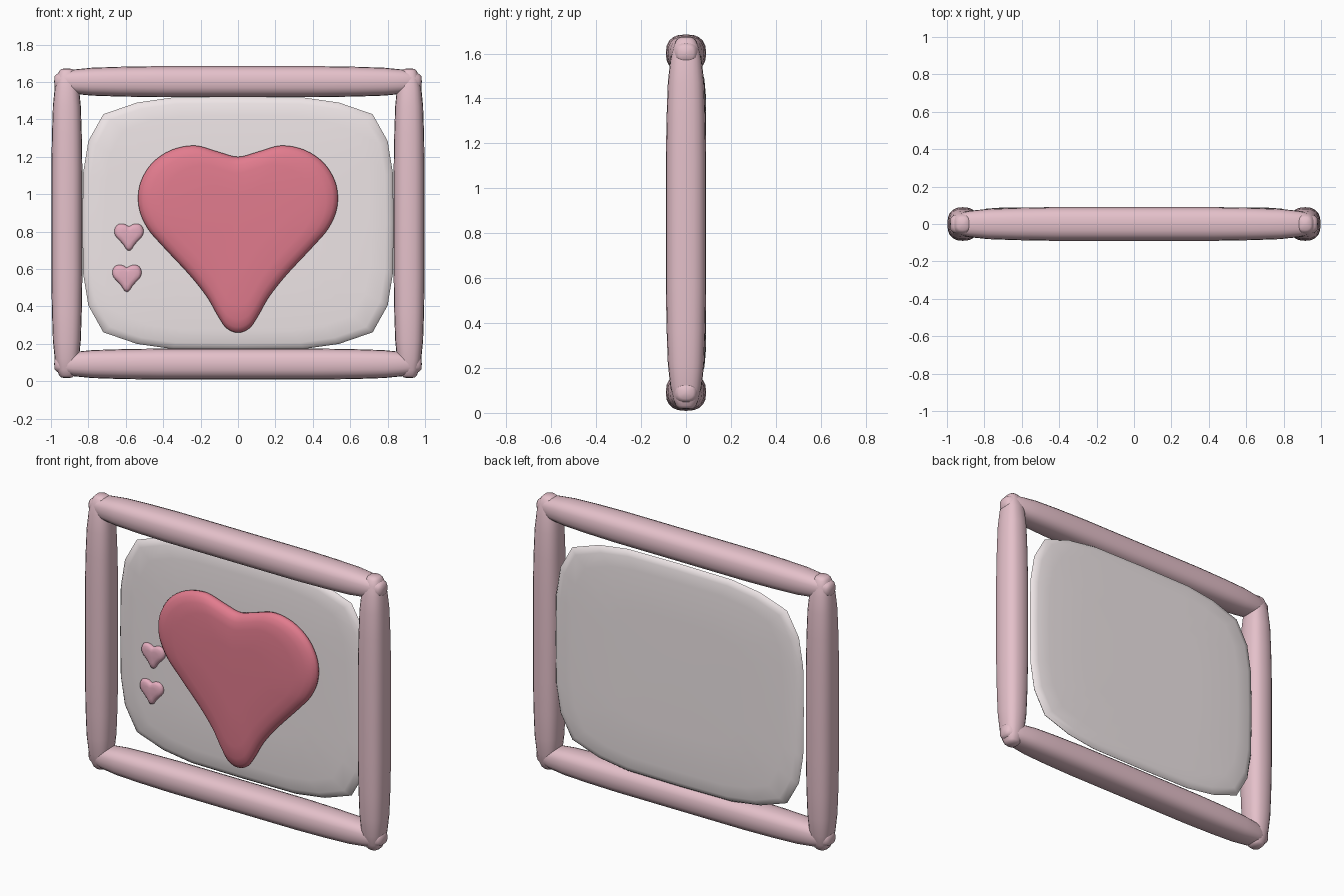
import bpy, math
from mathutils import Vector

if "Cube" in bpy.data.objects:
    bpy.data.objects.remove(bpy.data.objects["Cube"])


def material(name, rgb):
    m = bpy.data.materials.new(name)
    m.diffuse_color = (*rgb, 1)
    m.use_nodes = True
    m.node_tree.nodes["Principled BSDF"].inputs["Base Color"].default_value = m.diffuse_color
    return m


PINK = material("frame_pink", (0.78, 0.53, 0.59))
CREAM = material("panel_cream", (0.86, 0.79, 0.80))
RED = material("heart_red", (0.76, 0.20, 0.27))
ROSE = material("small_heart_rose", (0.78, 0.42, 0.52))


def loft(name, rings, mat, start, end):
    """Skin a list of equal-length closed rings, closed by a fan at both ends."""
    n = len(rings[0])
    verts = [p for r in rings for p in r] + [start, end]
    s, e = len(verts) - 2, len(verts) - 1
    faces = []
    for k in range(len(rings) - 1):
        for i in range(n):
            j = (i + 1) % n
            faces.append((k * n + i, k * n + j, (k + 1) * n + j, (k + 1) * n + i))
    last = (len(rings) - 1) * n
    for i in range(n):
        j = (i + 1) % n
        faces.append((s, j, i))
        faces.append((e, last + i, last + j))
    me = bpy.data.meshes.new(name)
    me.from_pydata(verts, [], faces)
    ob = bpy.data.objects.new(name, me)
    bpy.context.collection.objects.link(ob)
    me.materials.append(mat)
    bpy.context.view_layer.objects.active = ob
    ob.select_set(True)
    bpy.ops.object.mode_set(mode='EDIT')
    bpy.ops.mesh.select_all(action='SELECT')
    bpy.ops.mesh.normals_make_consistent(inside=False)
    bpy.ops.object.mode_set(mode='OBJECT')
    bpy.ops.object.shade_smooth_by_angle(angle=math.radians(50))
    ob.select_set(False)
    return ob


def bar(name, centre, half, vertical):
    """Padded bar: rounded-square section, tapering to blunt tips."""
    taper = [(0, .36), (.012, .5), (.04, .63), (.1, .78), (.2, .9), (.35, .96), (.55, 1)]
    prof = [(-half + d, s) for d, s in taper]
    prof += [(-t, s) for t, s in reversed(prof)]
    c = Vector(centre)

    def put(t, u, v):
        return c + (Vector((u, v, t)) if vertical else Vector((t, v, u)))

    def sup(a):
        return math.copysign(abs(a) ** 0.8, a)

    rings = []
    for t, s in prof:
        rings.append([put(t, .083 * s * sup(math.cos(a)), .09 * s * sup(math.sin(a)))
                      for a in (2 * math.pi * i / 20 for i in range(20))])
    loft(name, rings, PINK, put(-half - .003, 0, 0), put(half + .003, 0, 0))


def slab(name, outline, centre, section, mat):
    """Pillow from an (x, z) outline; section lists (scale about centre, y)."""
    cx, cz = centre
    rings = [[Vector((cx + x * s, y, cz + z * s)) for x, z in outline] for s, y in section]
    loft(name, rings, mat, Vector((cx, section[0][1], cz)), Vector((cx, section[-1][1], cz)))


def mirrored(half):
    """Complete a right-hand half outline (first and last points on x = 0)."""
    return half + [(-x, z) for x, z in reversed(half[1:-1])]


def smooth(pts, steps):
    """Closed Catmull-Rom curve through the points."""
    out, n = [], len(pts)
    for i in range(n):
        a, b, c, d = (Vector(pts[(i + k) % n]) for k in (-1, 0, 1, 2))
        for k in range(steps):
            t = k / steps
            p = (2 * b + (c - a) * t + (2 * a - 5 * b + 4 * c - d) * t * t
                 + (3 * b - a - 3 * c + d) * t ** 3) / 2
            out.append((p.x, p.y))
    return out


# Frame
bar("frame_top", (0, 0, 1.602), .98, False)
bar("frame_bottom", (0, 0, .092), .98, False)
bar("frame_left", (-.915, 0, .845), .825, True)
bar("frame_right", (.915, 0, .845), .825, True)

# Backing panel with coarse rounded corners
quarter = [(0, .675), (.35, .672), (.54, .645), (.72, .583), (.80, .44), (.828, .27), (.832, 0)]
panel = mirrored(quarter + [(x, -z) for x, z in reversed(quarter[:-1])])
slab("panel", panel, (0, .845),
     [(.5, .027), (.85, .03), (.95, .037), (.985, .046), (1, .06),
      (.985, .074), (.95, .082), (.85, .088), (.5, .09)], CREAM)

# Large heart
cz = .85
half = [(0, 1.20), (.10, 1.225), (.23, 1.26), (.36, 1.235), (.465, 1.16), (.525, 1.05),
        (.53, .93), (.485, .82), (.40, .72), (.26, .57), (.165, .45), (.105, .345),
        (.06, .283), (0, .26)]
heart = smooth(mirrored([(x, z - cz) for x, z in half]), 4)
slab("large_heart", heart, (0, cz),
     [(.4, -.045), (.75, -.043), (.88, -.036), (.95, -.024), (.99, -.008), (1, .006),
      (.99, .02), (.95, .035), (.85, .045)], RED)

# Two small hearts
mini_half = [(0, .055), (.02, .066), (.045, .069), (.066, .06), (.078, .035), (.073, .006),
             (.05, -.02), (.028, -.045), (.015, -.066), (0, -.075)]
mini = smooth(mirrored(mini_half), 2)
for name, c in (("small_heart_upper", (-.583, .773)), ("small_heart_lower", (-.594, .553))):
    slab(name, mini, c, [(.5, .004), (.8, .007), (.95, .014), (1, .024), (.95, .04)], ROSE)
